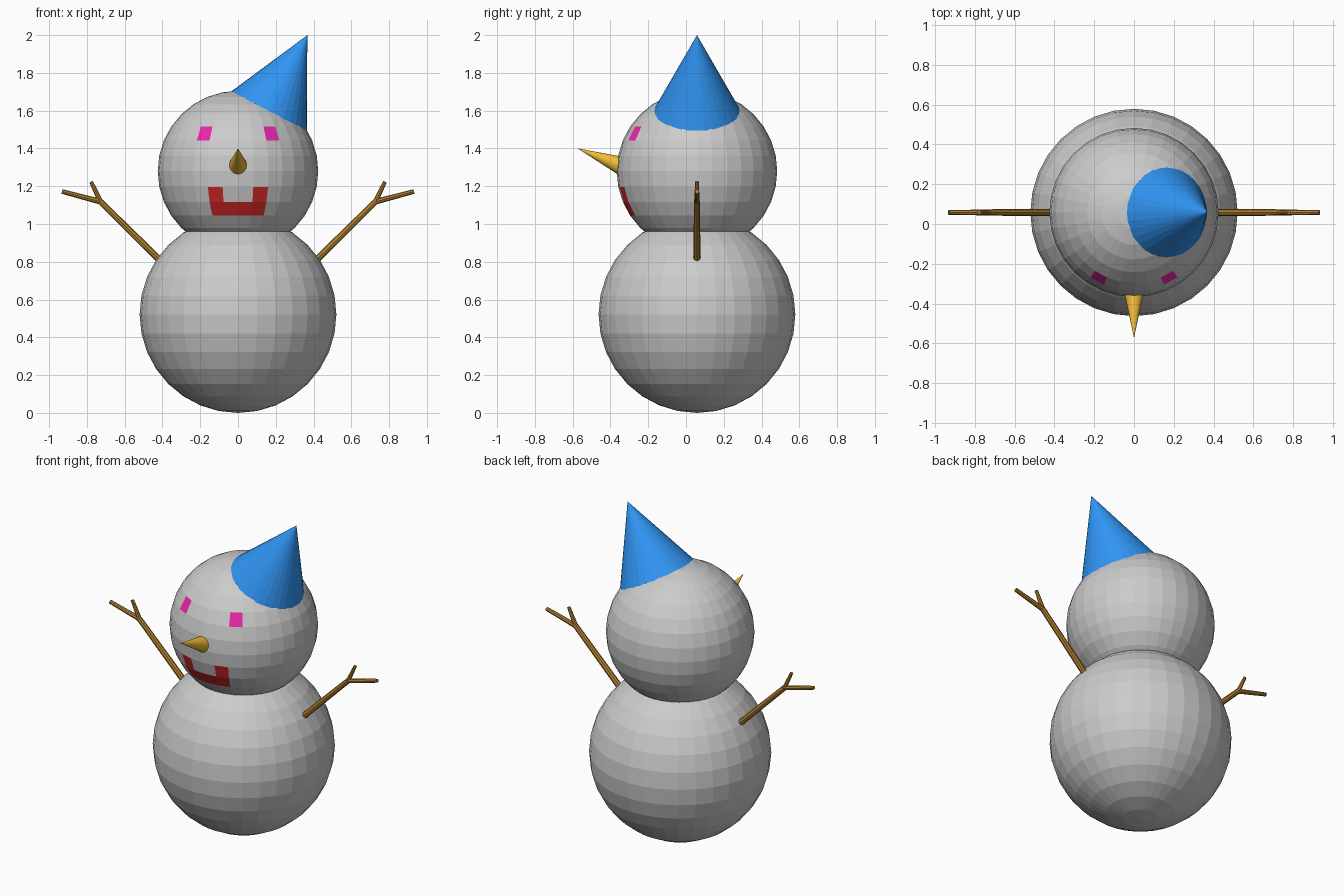
import bpy, math
from mathutils import Vector

if "Cube" in bpy.data.objects:
    bpy.data.objects.remove(bpy.data.objects["Cube"])

CY = 0.058  # depth of the body axis


def material(name, rgb):
    m = bpy.data.materials.new(name)
    m.diffuse_color = (*rgb, 1)
    m.use_nodes = True
    m.node_tree.nodes["Principled BSDF"].inputs["Base Color"].default_value = m.diffuse_color
    return m


orange = material("orange", (0.9, 0.5, 0.04))
blue = material("blue", (0.03, 0.3, 0.9))
brown = material("brown", (0.45, 0.22, 0.03))
pink = material("pink", (0.85, 0.02, 0.42))
red = material("red", (0.6, 0.02, 0.02))
grey = material("grey", (0.8, 0.8, 0.8))


def ball(name, z, r):
    bpy.ops.mesh.primitive_uv_sphere_add(segments=32, ring_count=16, radius=r,
                                         location=(0, CY, z))
    bpy.context.object.name = name
    return bpy.context.object


def taper(name, a, b, r1, r2, sides, mat):
    """Cone or tapered rod from point a to point b."""
    a, b = Vector(a), Vector(b)
    d = b - a
    bpy.ops.mesh.primitive_cone_add(vertices=sides, radius1=r1, radius2=r2,
                                    depth=d.length, location=(a + b) / 2)
    o = bpy.context.object
    o.name = name
    o.rotation_euler = d.to_track_quat('Z', 'Y').to_euler()
    o.data.materials.append(mat)
    return o


# Body and head
ball("body", 0.521, 0.521)
head = ball("head", 1.28, 0.425)

# Eyes and mouth are coloured facets of the head
for m in (grey, pink, red):
    head.data.materials.append(m)
step = math.radians(11.25)
for f in head.data.polygons:
    c = f.center
    col = int(abs(math.atan2(c.x, -c.y)) / step)      # columns away from the front
    row = math.floor(math.atan2(c.z, math.hypot(c.x, c.y)) / step)
    if row == 2 and col == 2:
        f.material_index = 1
    elif (row == -3 and col < 2) or (row == -2 and col == 1):
        f.material_index = 2

# Carrot nose
taper("nose", (0, -0.33, 1.303), (0, -0.573, 1.40), 0.052, 0, 32, orange)

# Tilted hat, base sunk slightly into the head
tip, rim = Vector((0.367, CY, 2.0)), Vector((0.166, CY, 1.603))
k = 1.04
taper("hat", tip + (rim - tip) * k, tip, 0.223 * k, 0, 32, blue)

# Stick arms with two twigs each
for side, s in (("right", 1), ("left", -1)):
    elbow = (0.728 * s, CY, 1.118)
    taper(side + "_arm", (0.36 * s, CY, 0.755), elbow, 0.019, 0.016, 8, brown)
    taper(side + "_long_twig", elbow, (0.932 * s, CY, 1.172), 0.015, 0.012, 8, brown)
    taper(side + "_short_twig", elbow, (0.778 * s, CY, 1.224), 0.014, 0.01, 8, brown)
